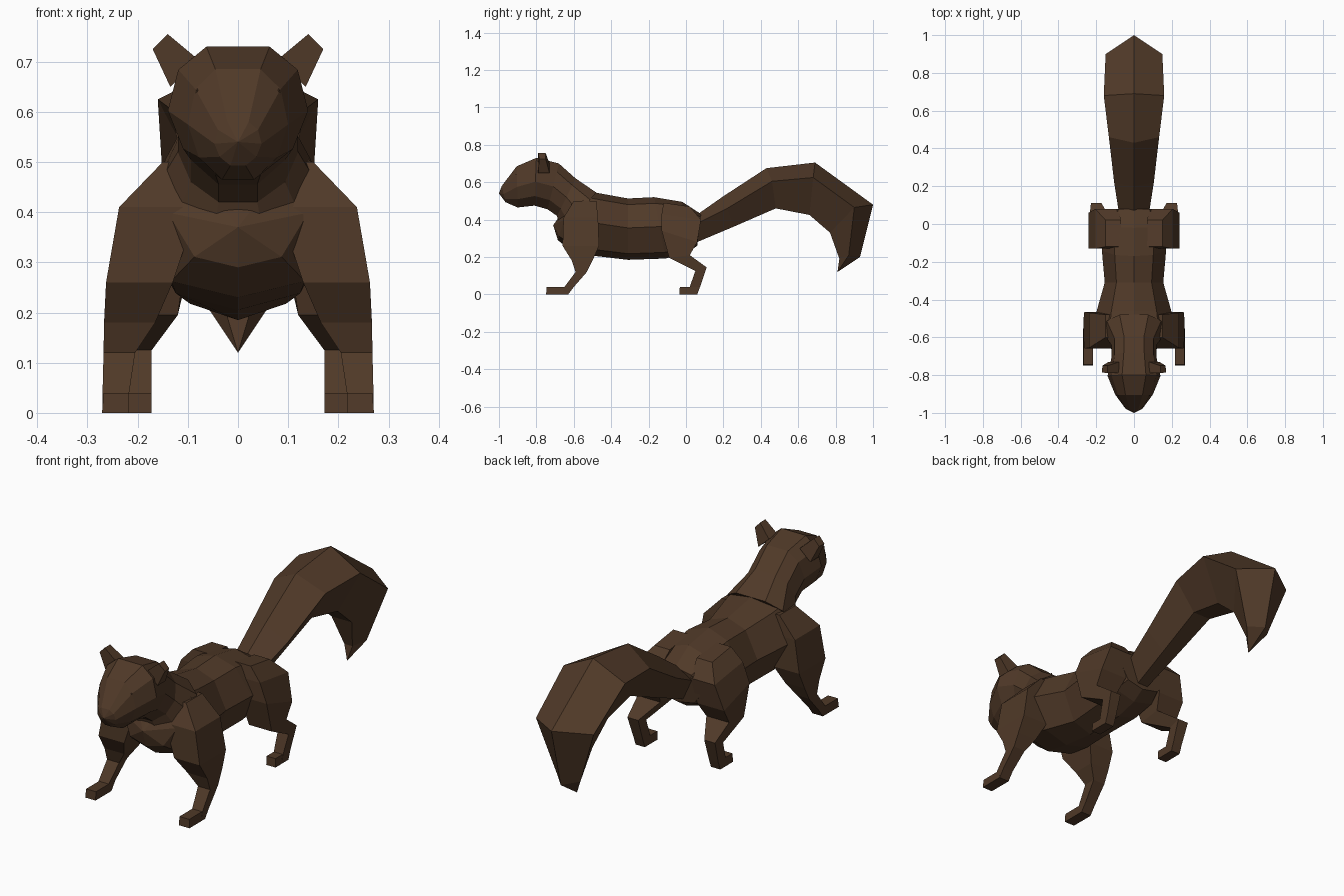
import bpy, bmesh

if "Cube" in bpy.data.objects:
    bpy.data.objects.remove(bpy.data.objects["Cube"])

fur = bpy.data.materials.new("dark_brown_fur")
fur.diffuse_color = (0.08, 0.041, 0.021, 1)
fur.use_nodes = True
fur.node_tree.nodes["Principled BSDF"].inputs["Base Color"].default_value = fur.diffuse_color


def finish(name, bm, mirror=False):
    bmesh.ops.recalc_face_normals(bm, faces=bm.faces)
    me = bpy.data.meshes.new(name)
    bm.to_mesh(me)
    bm.free()
    me.materials.append(fur)
    ob = bpy.data.objects.new(name, me)
    bpy.context.collection.objects.link(ob)
    if mirror:
        ob.modifiers.new("mirror", 'MIRROR')
    return ob


def loft(name, rings, start=None, end=None, mirror=False):
    """Skin closed rings; an end is a flat cap, or a fan to a given point."""
    bm = bmesh.new()
    rows = [[bm.verts.new(p) for p in r] for r in rings]
    n = len(rows[0])
    for a, b in zip(rows, rows[1:]):
        for i in range(n):
            j = (i + 1) % n
            bm.faces.new((a[i], a[j], b[j], b[i]))
    for row, tip in ((rows[0], start), (rows[-1], end)):
        if tip:
            t = bm.verts.new(tip)
            for i in range(n):
                bm.faces.new((row[i], row[(i + 1) % n], t))
        else:
            bm.faces.new(row)
    return finish(name, bm, mirror)


def symmetric(half):
    """Close a half ring whose first and last points lie on x = 0."""
    return half + [(-x, y, z) for x, y, z in reversed(half[1:-1])]


def section(shape, yt, zt, yb, zb, w):
    """Scale a half profile between a top and a bottom point."""
    return symmetric([(u * w, yb + v * (yt - yb), zb + v * (zt - zb)) for u, v in shape])


def limb(name, rows):
    """Four-sided limb; rows are front y, z, back y, z, inner x, outer x."""
    rings = [[(x0, fy, fz), (x1, fy, fz), (x1, by, bz), (x0, by, bz)]
             for fy, fz, by, bz, x0, x1 in rows]
    return loft(name, rings, mirror=True)


# torso, rump to chest
body = [(0, 1), (.6, .9), (1, .52), (.62, .1), (0, 0)]
loft("torso", [section(body, *s) for s in (
    (.08, .43, .06, .26, .14),
    (-.02, .495, .0, .22, .17),
    (-.17, .52, -.11, .192, .17),
    (-.31, .513, -.31, .185, .155),
    (-.46, .54, -.48, .205, .2),
    (-.54, .555, -.61, .23, .215),
    (-.62, .50, -.685, .29, .14))], end=(0, -.71, .37))

# neck, skull and muzzle
skull = [(0, 1), (.45, 1), (.85, .82), (1, .5), (.78, .2), (.32, 0), (0, 0)]
loft("head_and_neck", [section(skull, *s) for s in (
    (-.48, .545, -.66, .33, .17),
    (-.59, .62, -.69, .42, .12),
    (-.68, .70, -.74, .455, .12),
    (-.80, .73, -.81, .475, .14),
    (-.905, .685, -.90, .465, .10),
    (-.985, .58, -.965, .493, .047))], end=(0, -1.0, .54))

# ears
loft("ear", [
    [(.08, -.79, .705), (.135, -.79, .65), (.135, -.73, .65), (.08, -.73, .70)],
    [(.14, -.79, .755), (.17, -.785, .725), (.167, -.75, .725), (.14, -.75, .755)]],
    mirror=True)

# eyes
bm = bmesh.new()
bmesh.ops.create_icosphere(bm, subdivisions=1, radius=.026)
for v in bm.verts:
    v.co = (v.co.x * .6 + .078, v.co.y - .888, v.co.z + .632)
finish("eye", bm, True)

# tail: ridge, side edge and flat underside, arched and drooping to a point
tail = []
for ry, rz, sy, sz, by, bz, w in (
        (.05, .42, .06, .38, .06, .28, .08),
        (.20, .525, .22, .46, .25, .36, .105),
        (.43, .675, .46, .605, .48, .46, .133),
        (.69, .705, .68, .625, .66, .425, .16),
        (1.0, .48, .90, .465, .77, .33, .15),
        (.93, .20, .87, .21, .82, .19, .06)):
    tail.append(symmetric([(0, ry, rz), (w, sy, sz), (w * .35, by, bz), (0, by, bz)]))
loft("tail", tail, end=(0, .81, .12))

# front legs
limb("front_leg", (
    (-.60, .50, -.48, .50, .06, .15),
    (-.655, .41, -.47, .41, .08, .237),
    (-.66, .26, -.465, .26, .13, .263),
    (-.61, .18, -.50, .18, .165, .267),
    (-.59, .12, -.53, .12, .205, .268),
    (-.65, .04, -.60, .04, .217, .27),
    (-.66, 0, -.63, 0, .217, .27)))
limb("front_paw", (
    (-.745, .04, -.625, .04, .217, .268),
    (-.748, 0, -.63, 0, .217, .271)))

# hind legs
limb("hind_leg", (
    (-.12, .49, .02, .47, .07, .15),
    (-.13, .43, .08, .40, .08, .205),
    (-.13, .34, .06, .28, .10, .24),
    (-.09, .195, .02, .21, .12, .238),
    (.05, .125, .11, .145, .172, .228),
    (.02, .04, .075, .04, .172, .22),
    (.01, 0, .06, 0, .172, .22)))
limb("hind_paw", (
    (-.033, .04, .07, .04, .172, .218),
    (-.036, 0, .06, 0, .172, .22)))
